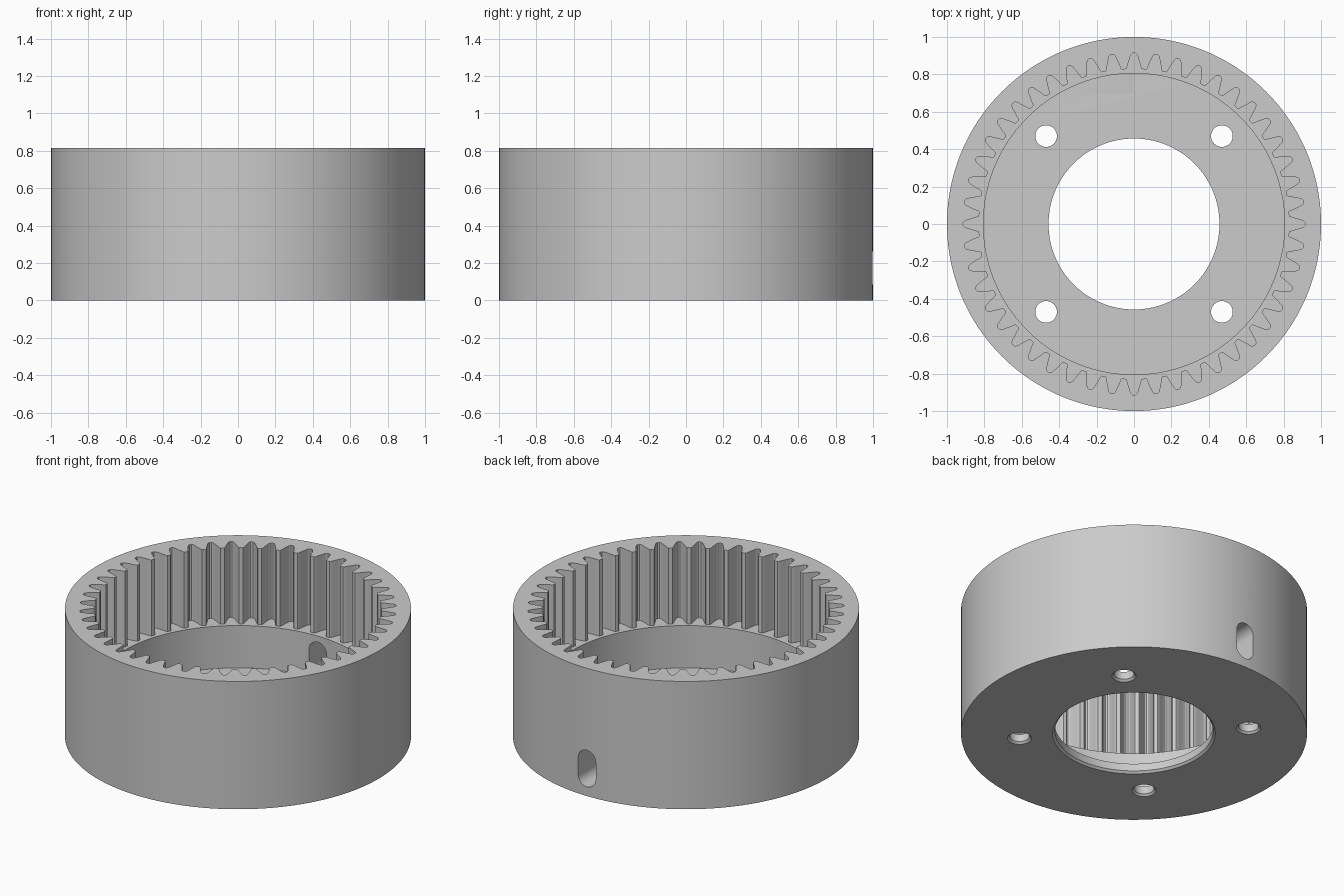
import bpy, bmesh
from math import sin, cos, pi, tau

if "Cube" in bpy.data.objects:
    bpy.data.objects.remove(bpy.data.objects["Cube"])

HEIGHT, FLOOR, LEDGE = 0.815, 0.06, 0.33
TEETH = 48

grey = bpy.data.materials.new("machined_grey")
grey.use_nodes = True
colour = (0.6, 0.6, 0.6, 1)
grey.diffuse_color = colour
grey.node_tree.nodes["Principled BSDF"].inputs["Base Color"].default_value = colour


def circle(radius, sides, x=0, y=0):
    return [(x + radius * cos(tau * i / sides), y + radius * sin(tau * i / sides))
            for i in range(sides)]


def loft(name, sections):
    """Closed solid through matching outlines, given as (outline, z) pairs."""
    bm = bmesh.new()
    rings = [[bm.verts.new((x, y, z)) for x, y in pts] for pts, z in sections]
    bm.faces.new(rings[0][::-1])
    bm.faces.new(rings[-1])
    n = len(rings[0])
    for low, high in zip(rings, rings[1:]):
        for i in range(n):
            j = (i + 1) % n
            bm.faces.new((low[i], low[j], high[j], high[i]))
    mesh = bpy.data.meshes.new(name)
    bm.to_mesh(mesh)
    bm.free()
    mesh.materials.append(grey)
    obj = bpy.data.objects.new(name, mesh)
    bpy.context.collection.objects.link(obj)
    return obj


def chamfered_hole(name, radius, chamfer, sides, x=0, y=0):
    wide = circle(radius + chamfer, sides, x, y)
    narrow = circle(radius, sides, x, y)
    return loft(name, [(wide, -0.05), (wide, 0), (narrow, chamfer), (narrow, 0.2)])


def gear_outline():
    # half of one tooth space: (radius, half width), from tip to root
    flank = [(0.829, 0.043), (0.835, 0.0385), (0.855, 0.033), (0.875, 0.0265),
             (0.897, 0.0195), (0.908, 0.0145), (0.914, 0.006)]
    space = [(r, -w) for r, w in flank] + [(r, w) for r, w in reversed(flank)]
    points = []
    for t in range(TEETH):
        for r, w in space:
            a = tau * t / TEETH + w / r
            points.append((r * cos(a), r * sin(a)))
    return points


# Solid blank
body = loft("ring_gear_housing", [(circle(1, 160), 0), (circle(1, 160), HEIGHT)])

# Toothed bore, plain bore, centre opening
gear = gear_outline()
bore = circle(0.805, 160)
cutters = [
    loft("tooth_cutter", [(gear, LEDGE), (gear, 1)]),
    loft("bore_cutter", [(bore, FLOOR), (bore, 0.6)]),
    chamfered_hole("centre_cutter", 0.457, 0.013, 128),
]

# Four mounting holes
for x in (-0.47, 0.47):
    for y in (-0.47, 0.47):
        cutters.append(chamfered_hole("mount_hole_cutter", 0.058, 0.012, 32, x, y))

# Rounded slot through the back wall
half_width, half_straight, mid = 0.062, 0.055, 0.175
outline = []
for i in range(34):
    a = pi * (i if i < 17 else i - 1) / 16
    shift = half_straight if i < 17 else -half_straight
    outline.append((half_width * cos(a), half_width * sin(a) + shift))
slot = loft("slot_cutter", [(outline, -1.1), (outline, -0.7)])
slot.rotation_euler.x = pi / 2
slot.location.z = mid
cutters.append(slot)

# Cut everything out of the blank
bpy.context.view_layer.objects.active = body
body.select_set(True)
for cutter in cutters:
    cutter.hide_render = True
    mod = body.modifiers.new(cutter.name, "BOOLEAN")
    mod.operation = "DIFFERENCE"
    mod.solver = "EXACT"
    mod.object = cutter
    bpy.ops.object.modifier_apply(modifier=mod.name)
for cutter in cutters:
    bpy.data.objects.remove(cutter)

bpy.ops.object.select_all(action="DESELECT")
body.select_set(True)
bpy.context.view_layer.objects.active = body
bpy.ops.object.shade_smooth_by_angle(angle=pi / 6)
